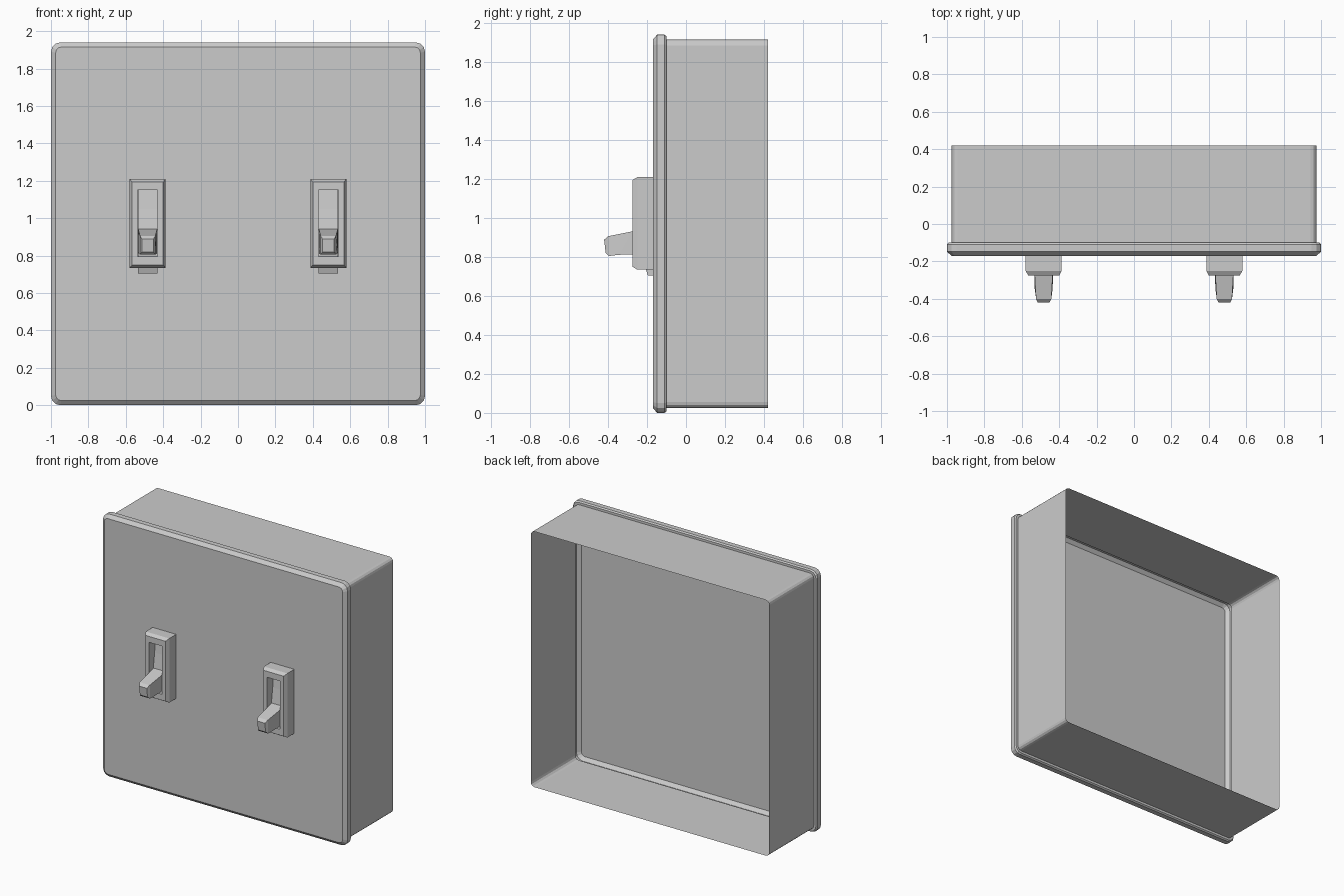
import bpy, bmesh, math

if "Cube" in bpy.data.objects:
    bpy.data.objects.remove(bpy.data.objects["Cube"])

CZ = 0.97  # centre height of the plate


def rounded_loop(y, hx, hz, r, cx=0.0, cz=CZ, seg=3):
    """Rectangle with rounded corners in the XZ plane (r = 0 gives 4 points)."""
    if r == 0:
        return [(cx + sx * hx, y, cz + sz * hz)
                for sx, sz in ((1, 1), (-1, 1), (-1, -1), (1, -1))]
    pts = []
    for i, (sx, sz) in enumerate(((1, 1), (-1, 1), (-1, -1), (1, -1))):
        for k in range(seg + 1):
            a = math.radians(90 * (i + k / seg))
            pts.append((cx + sx * (hx - r) + r * math.cos(a), y,
                        cz + sz * (hz - r) + r * math.sin(a)))
    return pts


def loft(name, loops, cap_start=False, cap_end=False):
    """Bridge successive loops of equal length into one flat-shaded object."""
    bm = bmesh.new()
    rings = [[bm.verts.new(p) for p in loop] for loop in loops]
    n = len(rings[0])
    for a, b in zip(rings, rings[1:]):
        for i in range(n):
            j = (i + 1) % n
            bm.faces.new((a[i], a[j], b[j], b[i]))
    if cap_start:
        bm.faces.new(rings[0][::-1])
    if cap_end:
        bm.faces.new(rings[-1])
    bm.normal_update()
    mesh = bpy.data.meshes.new(name)
    bm.to_mesh(mesh)
    bm.free()
    obj = bpy.data.objects.new(name, mesh)
    bpy.context.collection.objects.link(obj)
    return obj


# Wall box, open at the back, with the wider bevelled cover plate in front
loft("box_and_cover_plate", [
    rounded_loop(0.42, 0.975, 0.945, 0.03),
    rounded_loop(-0.10, 0.975, 0.945, 0.03),
    rounded_loop(-0.10, 0.992, 0.962, 0.045),
    rounded_loop(-0.11, 1.0, 0.97, 0.05),
    rounded_loop(-0.148, 1.0, 0.97, 0.05),
    rounded_loop(-0.17, 0.975, 0.945, 0.03),
], cap_end=True)


def lever_loop(cx, top, bottom, hw):
    """Four-point lever section from its top and bottom (y, z) points."""
    return [(cx + hw, *top), (cx - hw, *top), (cx - hw, *bottom), (cx + hw, *bottom)]


for side, cx in (("left", -0.483), ("right", 0.483)):
    # Bevelled switch surround with a rectangular slot
    loft(side + "_switch_surround", [
        rounded_loop(-0.17, 0.096, 0.237, 0, cx, 0.972),
        rounded_loop(-0.25, 0.096, 0.237, 0, cx, 0.972),
        rounded_loop(-0.275, 0.083, 0.222, 0, cx, 0.972),
        rounded_loop(-0.275, 0.053, 0.178, 0, cx, 0.972),
        rounded_loop(-0.17, 0.053, 0.178, 0, cx, 0.972),
    ])

    # Faceted rocker inside the slot, its lower end showing under the surround
    profile = [(-0.17, 1.15), (-0.20, 1.15), (-0.21, 1.05), (-0.225, 0.94),
               (-0.23, 0.80), (-0.195, 0.705), (-0.17, 0.705)]
    loft(side + "_rocker",
         [[(cx + s * 0.052, y, z) for y, z in profile] for s in (1, -1)],
         cap_start=True, cap_end=True)

    # Tapered toggle lever with a bevelled tip
    loft(side + "_toggle_lever", [
        lever_loop(cx, (-0.222, 0.942), (-0.222, 0.815), 0.051),
        lever_loop(cx, (-0.275, 0.931), (-0.345, 0.811), 0.048),
        lever_loop(cx, (-0.400, 0.906), (-0.395, 0.805), 0.041),
        lever_loop(cx, (-0.420, 0.888), (-0.412, 0.820), 0.031),
    ], cap_end=True)
